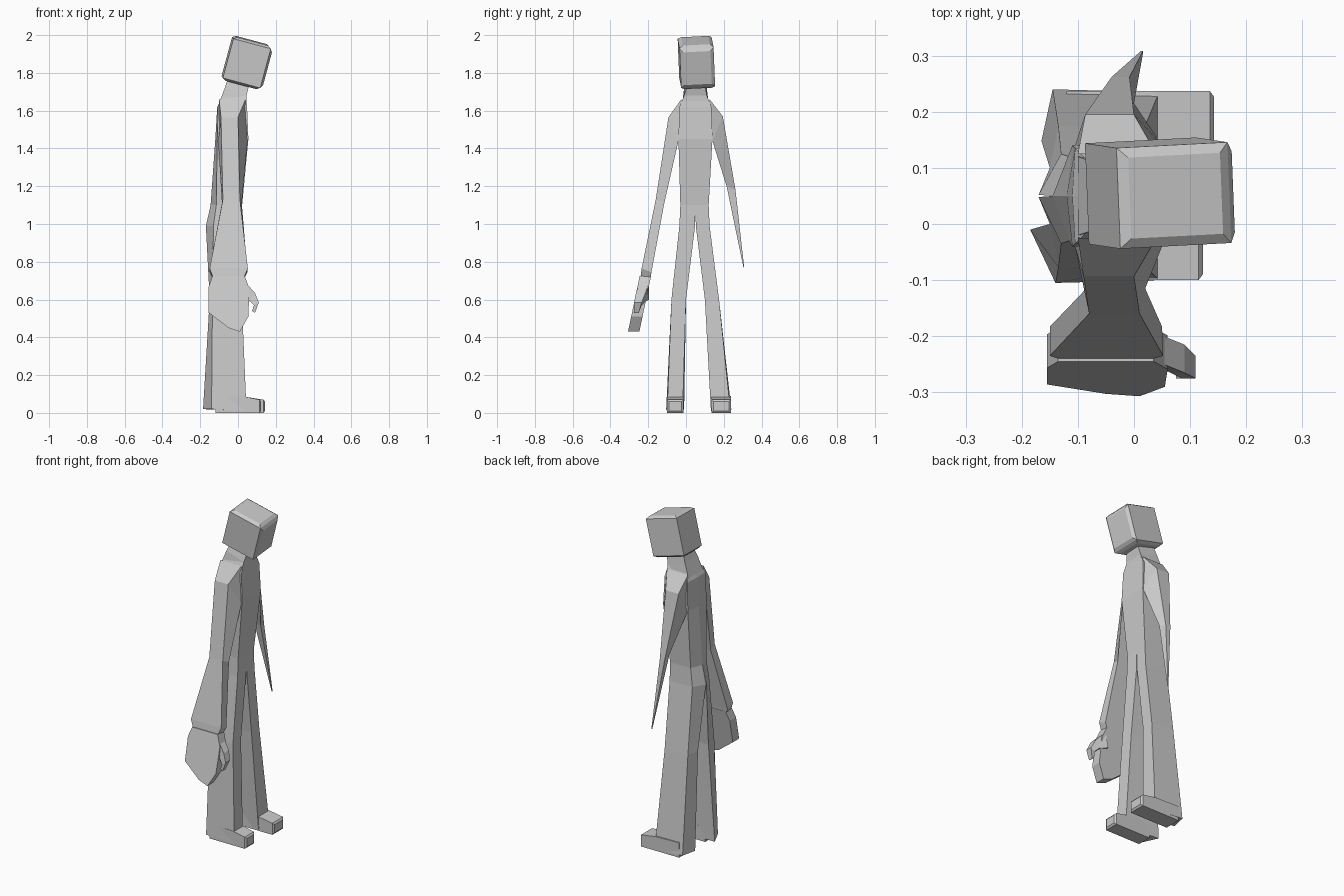
import bpy, bmesh
from math import radians
from mathutils import Euler, Vector, Matrix


def finish(bm, name):
    bmesh.ops.recalc_face_normals(bm, faces=bm.faces)
    me = bpy.data.meshes.new(name)
    bm.to_mesh(me)
    bm.free()
    ob = bpy.data.objects.new(name, me)
    bpy.context.collection.objects.link(ob)
    return ob


def loft(name, rings, front_inset=0):
    """Skin equal-length point rings and cap both ends."""
    bm = bmesh.new()
    vs = [[bm.verts.new(p) for p in r] for r in rings]
    n = len(vs[0])
    for a, b in zip(vs, vs[1:]):
        for i in range(n):
            j = (i + 1) % n
            bm.faces.new((a[i], a[j], b[j], b[i]))
    bm.faces.new(vs[0])
    end = bm.faces.new(vs[-1])
    bmesh.ops.recalc_face_normals(bm, faces=bm.faces)
    if front_inset:
        bmesh.ops.inset_region(bm, faces=[end], thickness=front_inset, depth=0.008)
    return finish(bm, name)


# Head: tilted box with raised chamfered top, face and underside
bm = bmesh.new()
bmesh.ops.create_cube(bm, size=1, matrix=Matrix.Diagonal((0.205, 0.18, 0.215, 1)))
for axis in (Vector((0, 0, 1)), Vector((1, 0, 0)), Vector((0, 0, -1))):
    bm.normal_update()
    face = max(bm.faces, key=lambda f: f.normal.dot(axis))
    bmesh.ops.inset_region(bm, faces=[face], thickness=0.025, depth=0.012)
head = finish(bm, "head")
head.location = (0.043, 0.055, 1.855)
head.rotation_euler = Euler((radians(3), radians(15), radians(3)))

# Neck
def slab(x0, x1, y0, y1, z0, z1):
    return [(x0, y0, z0), (x1, y0, z1), (x1, y1, z1), (x0, y1, z0)]

loft("neck", [slab(-0.10, 0.045, -0.02, 0.12, 1.64, 1.64),
              slab(-0.07, 0.045, -0.01, 0.11, 1.72, 1.68),
              slab(-0.05, 0.06, 0.01, 0.10, 1.78, 1.74)])

# Torso: five-sided rings with a ridge along the back
rings = []
for z, xf, xb, xr, y0, y1 in [(1.68, 0.042, -0.08, -0.08, -0.01, 0.11),
                              (1.62, 0.048, -0.105, -0.11, -0.035, 0.135),
                              (1.45, 0.055, -0.11, -0.12, -0.04, 0.14),
                              (1.10, 0.022, -0.115, -0.145, -0.03, 0.12)]:
    rings.append([(xf, y0, z), (xf, y1, z), (xb, y1, z), (xr, 0.05, z), (xb, y0, z)])
loft("torso", rings)

# Legs: inner and outer y mirrored about the hip line, flared hems
def leg(name, top, hip, knee, hem):
    def ring(y_in, y_out, xf, xb_in, xb_out, z):
        return [(xb_in, y_in, z), (xf, y_in, z), (xf, y_out, z), (xb_out, y_out, z)]
    return loft(name, [ring(*top, 0.022, -0.145, -0.115, 1.10),
                       ring(*hip, 0.022, -0.17, -0.13, 0.99),
                       ring(*knee, 0.02, -0.15, -0.135, 0.60), hem])

leg("right_leg", (0.05, -0.03), (0.048, -0.035), (0.0, -0.077),
    [(-0.185, -0.01, 0.02), (0.045, -0.018, 0.01),
     (0.045, -0.10, 0.01), (-0.14, -0.105, 0.02)])
leg("left_leg", (0.05, 0.12), (0.052, 0.125), (0.10, 0.175),
    [(-0.165, 0.148, 0.02), (0.045, 0.132, 0.01),
     (0.045, 0.235, 0.01), (-0.145, 0.24, 0.02)])

# Feet: toe blocks with a chamfered tip
for name, y0, y1, tip in [("right_foot", -0.10, -0.012, 0.115), ("left_foot", 0.135, 0.237, 0.135)]:
    toe = [[(x, y0, 0), (x, y1, 0), (x, y1, h), (x, y0, h)]
           for x, h in [(-0.12, 0.09), (0.04, 0.085), (tip, 0.07)]]
    loft(name, toe, front_inset=0.015)

# Arms: each ring is an outer edge and an inner edge (x0, x1, y, z)
def arm(name, sections):
    return loft(name, [[(o[0], o[2], o[3]), (o[1], o[2], o[3]),
                        (i[1], i[2], i[3]), (i[0], i[2], i[3])] for o, i in sections])

arm("right_arm", [
    ((-0.10, 0.04, -0.025, 1.66), (-0.10, 0.04, -0.02, 1.44)),
    ((-0.09, 0.0, -0.093, 1.565), (-0.105, 0.05, -0.04, 1.44)),
    ((-0.08, 0.01, -0.16, 1.13), (-0.085, 0.02, -0.115, 1.11)),
    ((-0.15, 0.052, -0.235, 0.765), (-0.15, 0.05, -0.183, 0.745)),
    ((-0.135, 0.035, -0.24, 0.725), (-0.135, 0.035, -0.188, 0.715))])
arm("left_arm", [
    ((-0.10, 0.04, 0.125, 1.66), (-0.10, 0.04, 0.12, 1.44)),
    ((-0.087, 0.0, 0.195, 1.57), (-0.105, 0.05, 0.14, 1.44)),
    ((-0.04, -0.008, 0.262, 1.18), (-0.04, 0.0, 0.215, 1.20)),
    ((0.012, 0.016, 0.308, 0.77), (0.012, 0.016, 0.304, 0.77))])

# Hand: side profile given thickness and slanted outward
outline = [(-0.135, 0.725), (0.035, 0.725), (0.06, 0.66), (0.055, 0.51),
           (0.01, 0.43), (-0.05, 0.45), (-0.155, 0.53), (-0.155, 0.67)]

def slant(z):
    return -0.215 - (0.725 - z) * 0.21

loft("hand", [[(x, slant(z) + s * 0.03, z) for x, z in outline] for s in (-1, 1)])

# Thumb: tapering hook at the front of the hand
loft("thumb", [[(x0, y, z0), (x1, y, z1), (x1, y - t, z1), (x0, y - t, z0)]
               for x0, z0, x1, z1, y, t in [(0.02, 0.60, 0.04, 0.69, -0.195, 0.05),
                                           (0.065, 0.59, 0.09, 0.635, -0.215, 0.05),
                                           (0.085, 0.57, 0.11, 0.585, -0.235, 0.04),
                                           (0.075, 0.54, 0.09, 0.53, -0.25, 0.025)]])
